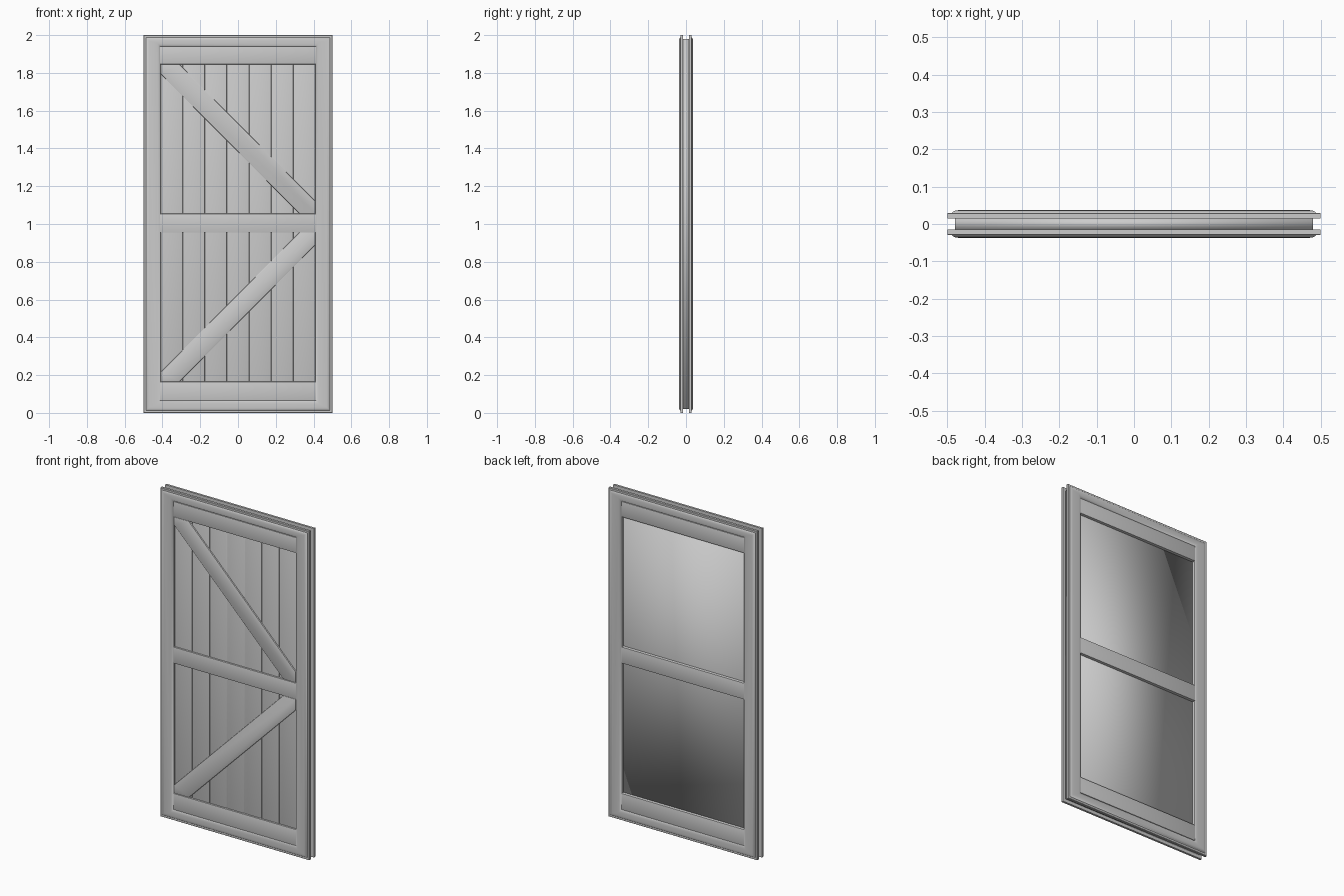
import bpy
import bmesh
from math import radians

cube = bpy.data.objects.get("Cube")
if cube:
    bpy.data.objects.remove(cube, do_unlink=True)

grey = bpy.data.materials.new("plain_grey")
grey.use_nodes = True
GREY = (0.6, 0.6, 0.6, 1)
grey.diffuse_color = GREY
grey.node_tree.nodes["Principled BSDF"].inputs["Base Color"].default_value = GREY

HALF, HEIGHT = 0.5, 2.0             # outer size of the door
IN_X, IN_LOW, IN_HIGH = 0.41, 0.065, 1.94   # opening of the frame
CORE = 0.015                        # half thickness of the core
RAIL_Y = 0.033


def finish(bm, name, angle=35):
    bmesh.ops.recalc_face_normals(bm, faces=bm.faces)
    me = bpy.data.meshes.new(name)
    bm.to_mesh(me)
    bm.free()
    me.materials.append(grey)
    me.shade_smooth()
    if angle:
        me.set_sharp_from_angle(angle=radians(angle))
    ob = bpy.data.objects.new(name, me)
    bpy.context.collection.objects.link(ob)
    return ob


def board(name, pts, side, y_in, y_out, bevel=0.004):
    """Extruded x-z outline whose outward edges are rounded."""
    bm = bmesh.new()
    inner = [bm.verts.new((x, side * y_in, z)) for x, z in pts]
    outer = [bm.verts.new((x, side * y_out, z)) for x, z in pts]
    bm.faces.new(inner)
    cap = bm.faces.new(outer)
    for i in range(len(pts)):
        j = (i + 1) % len(pts)
        bm.faces.new((inner[i], inner[j], outer[j], outer[i]))
    bmesh.ops.bevel(bm, geom=list(cap.edges), offset=bevel, segments=2,
                    profile=0.5, affect='EDGES')
    return finish(bm, name)


def rect(x0, x1, z0, z1):
    return [(x0, z0), (x1, z0), (x1, z1), (x0, z1)]


def frame(name, side):
    """Moulded ring: a flange, a rounded raised face and a soft inner lip."""
    outer = [(0, 0.015), (0, 0.028), (0.002, 0.030), (0.013, 0.030),
             (0.017, 0.034), (0.022, 0.036), (0.03, 0.037)]
    inner = [(0.018, 0.037), (0.01, 0.036), (0.003, 0.033), (0, 0.029), (0, 0.015)]
    loops = [(HALF - d, d, HEIGHT - d, y) for d, y in outer]
    loops += [(IN_X + d, IN_LOW - d, IN_HIGH + d, y) for d, y in inner]
    bm = bmesh.new()
    rings = [[bm.verts.new((x, side * y, z)) for x, z in rect(-w, w, lo, hi)]
             for w, lo, hi, y in loops]
    for k, ring in enumerate(rings):
        nxt = rings[(k + 1) % len(rings)]
        for i in range(4):
            j = (i + 1) % 4
            bm.faces.new((ring[i], ring[j], nxt[j], nxt[i]))
    return finish(bm, name)


# Core slab, softly shaded across its edges
bm = bmesh.new()
bmesh.ops.create_cube(bm, size=1)
for v in bm.verts:
    v.co.x *= 0.96
    v.co.y *= 2 * CORE
    v.co.z = 1 + v.co.z * 1.96
finish(bm, "core_panel", angle=0)

# Frames and cross rails on both sides
RAILS = {"bottom": (IN_LOW, 0.165), "middle": (0.955, 1.055), "top": (1.845, IN_HIGH)}
for label, side in (("front", -1), ("back", 1)):
    frame(label + "_frame", side)
    for place, (z0, z1) in RAILS.items():
        board(f"{label}_{place}_rail", rect(-0.415, 0.415, z0, z1),
              side, CORE, RAIL_Y)

# Vertical planks on the front
COUNT = 7
width = 2 * IN_X / COUNT
for i in range(COUNT):
    x = -IN_X + i * width
    board(f"plank_{i + 1}", rect(x, x + width, 0.1, 1.9), -1, CORE, 0.023)

# Diagonal braces, mirrored about the middle rail
brace = [(-IN_X, 1.845), (-0.31, 1.845), (IN_X, 1.12),
         (IN_X, 1.055), (0.325, 1.055), (-IN_X, 1.795)]
board("upper_brace", brace, -1, CORE, 0.031)
board("lower_brace", [(x, 2.01 - z) for x, z in brace], -1, CORE, 0.031)
